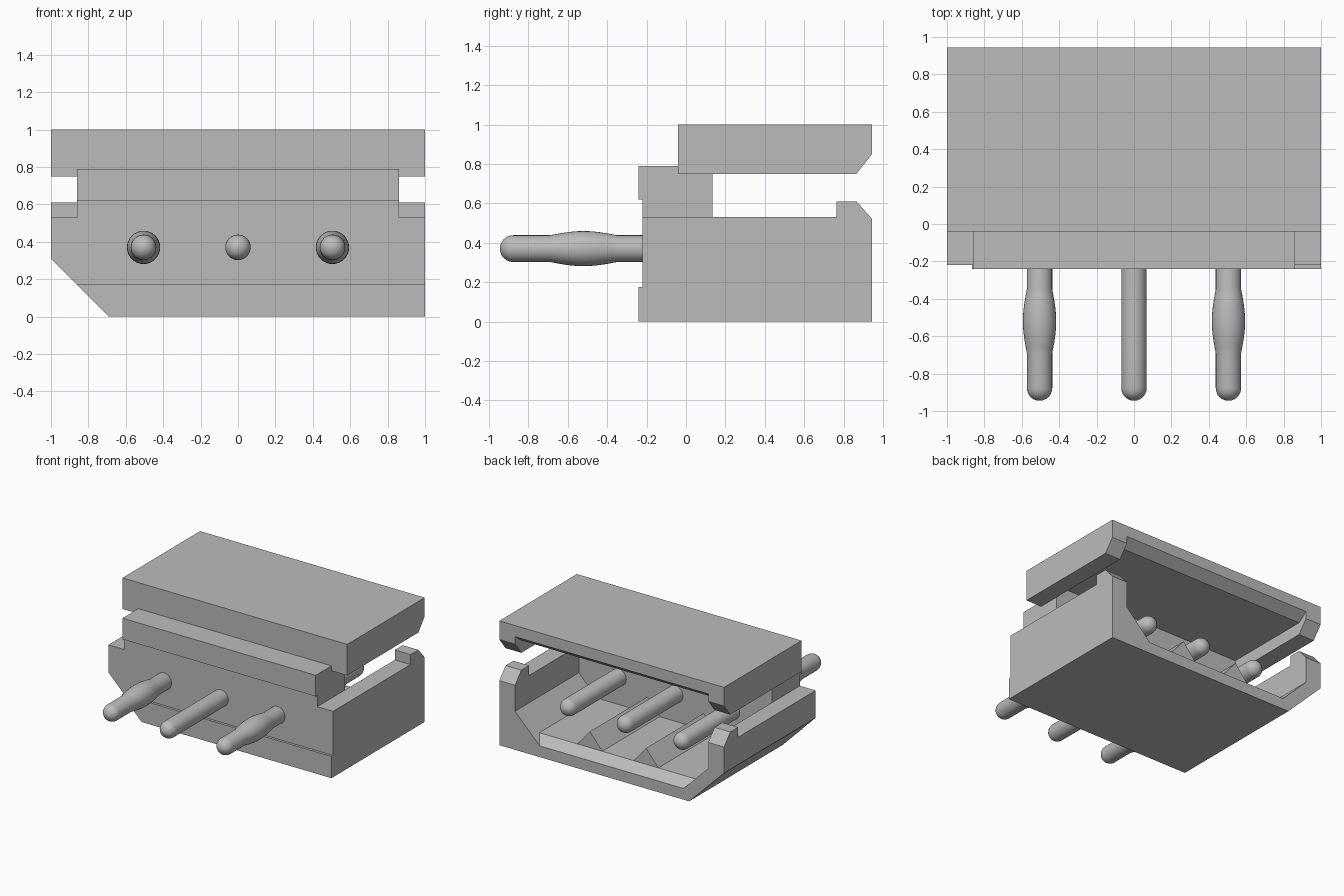
import bpy
import bmesh
import math

if "Cube" in bpy.data.objects:
    bpy.data.objects.remove(bpy.data.objects["Cube"])

grey = bpy.data.materials.new("plain grey")
grey.use_nodes = True
colour = (0.5, 0.5, 0.5, 1)
grey.diffuse_color = colour
grey.node_tree.nodes["Principled BSDF"].inputs["Base Color"].default_value = colour


def finish(name, bm):
    bmesh.ops.recalc_face_normals(bm, faces=bm.faces)
    mesh = bpy.data.meshes.new(name)
    bm.to_mesh(mesh)
    bm.free()
    mesh.materials.append(grey)
    obj = bpy.data.objects.new(name, mesh)
    bpy.context.collection.objects.link(obj)
    return obj


def loft(name, rings, closed=True):
    """Skin matching outlines and cap both ends."""
    bm = bmesh.new()
    rows = [[bm.verts.new(p) for p in ring] for ring in rings]
    for a, b in zip(rows, rows[1:]):
        for i in range(len(a)):
            j = (i + 1) % len(a)
            bm.faces.new((a[i], a[j], b[j], b[i]))
    bm.faces.new(rows[0])
    bm.faces.new(rows[-1])
    return finish(name, bm)


def along_y(name, *sections):
    return loft(name, [[(x, y, z) for x, z in pts] for y, pts in sections])


def along_x(name, x0, x1, pts):
    return loft(name, [[(x, y, z) for y, z in pts] for x in (x0, x1)])


FRONT, WALL, LIP, BACK = -0.22, 0.135, 0.865, 0.945
SIDE = 0.86


# Lower housing: solid front wall, then an open trough with a bevelled mouth
def outer(top):
    return [(-1, top), (-1, 0.31), (-0.69, 0), (1, 0), (1, top)]


def trough(top, floor):
    run = SIDE - (0.31 - floor)
    return outer(top) + [(SIDE, top), (SIDE, 0.31), (run, floor),
                         (-run, floor), (-SIDE, 0.31), (-SIDE, top)]


along_y("front_wall", (FRONT, outer(0.53)), (WALL, outer(0.53)))
along_y("lower_trough", (WALL, trough(0.53, 0.15)),
        (LIP, trough(0.53, 0.15)), (BACK, trough(0.52, 0.09)))

# Raised strip along the bottom of the front
strip = [(-0.865, 0.175), (-0.69, 0), (1, 0), (1, 0.175)]
along_y("front_strip", (-0.24, strip), (FRONT, strip))

# Block joining the lower housing to the cover
along_x("joining_block", -SIDE, SIDE,
        [(FRONT, 0.53), (FRONT, 0.62), (-0.24, 0.62), (-0.24, 0.79),
         (-0.04, 0.79), (-0.04, 0.75), (WALL, 0.75), (WALL, 0.53)])


# Cover: solid front, hollow underside with a bevelled mouth
def cover(rail, ceiling):
    return [(-1, 1), (-1, rail), (-SIDE, rail), (-SIDE, ceiling),
            (SIDE, ceiling), (SIDE, rail), (1, rail), (1, 1)]


block = [(-1, 1), (-1, 0.75), (1, 0.75), (1, 1)]
along_y("cover_front", (-0.04, block), (WALL, block))
along_y("cover", (WALL, cover(0.75, 0.85)), (LIP, cover(0.75, 0.85)),
        (BACK, cover(0.85, 0.91)))

# Bevelled posts at the back corners and ridges on the floor
for side, sign in (("right", -1), ("left", 1)):
    along_x(side + "_post", sign * SIDE, sign,
            [(0.765, 0.53), (0.765, 0.61), (LIP, 0.61), (BACK, 0.52), (LIP, 0.53)])
    tri = [(sign * 0.25 - 0.11, 0.15), (sign * 0.25, 0.28), (sign * 0.25 + 0.11, 0.15)]
    along_y(side + "_floor_ridge", (WALL, tri), (LIP, tri))


# Round pins with domed ends; the outer two swell in the middle
def pin(name, x, swell):
    r, start, end = 0.068, -0.945, 0.83
    arc = [math.radians(a) for a in (2, 15, 30, 45, 60, 75, 90)]
    profile = [(start + r * (1 - math.cos(a)), r * math.sin(a)) for a in arc]
    for i in range(13):
        t = i / 12
        profile.append((-0.69 + 0.34 * t, r + swell * math.sin(math.pi * t)))
    profile += [(end - r * (1 - math.cos(a)), r * math.sin(a)) for a in reversed(arc)]
    turns = [math.tau * k / 32 for k in range(32)]
    obj = loft(name, [[(x + rad * math.cos(t), y, 0.37 + rad * math.sin(t))
                       for t in turns] for y, rad in profile])
    bpy.ops.object.select_all(action='DESELECT')
    obj.select_set(True)
    bpy.context.view_layer.objects.active = obj
    bpy.ops.object.shade_smooth_by_angle(angle=math.radians(35))


pin("right_pin", -0.505, 0.021)
pin("middle_pin", 0, 0)
pin("left_pin", 0.505, 0.021)
